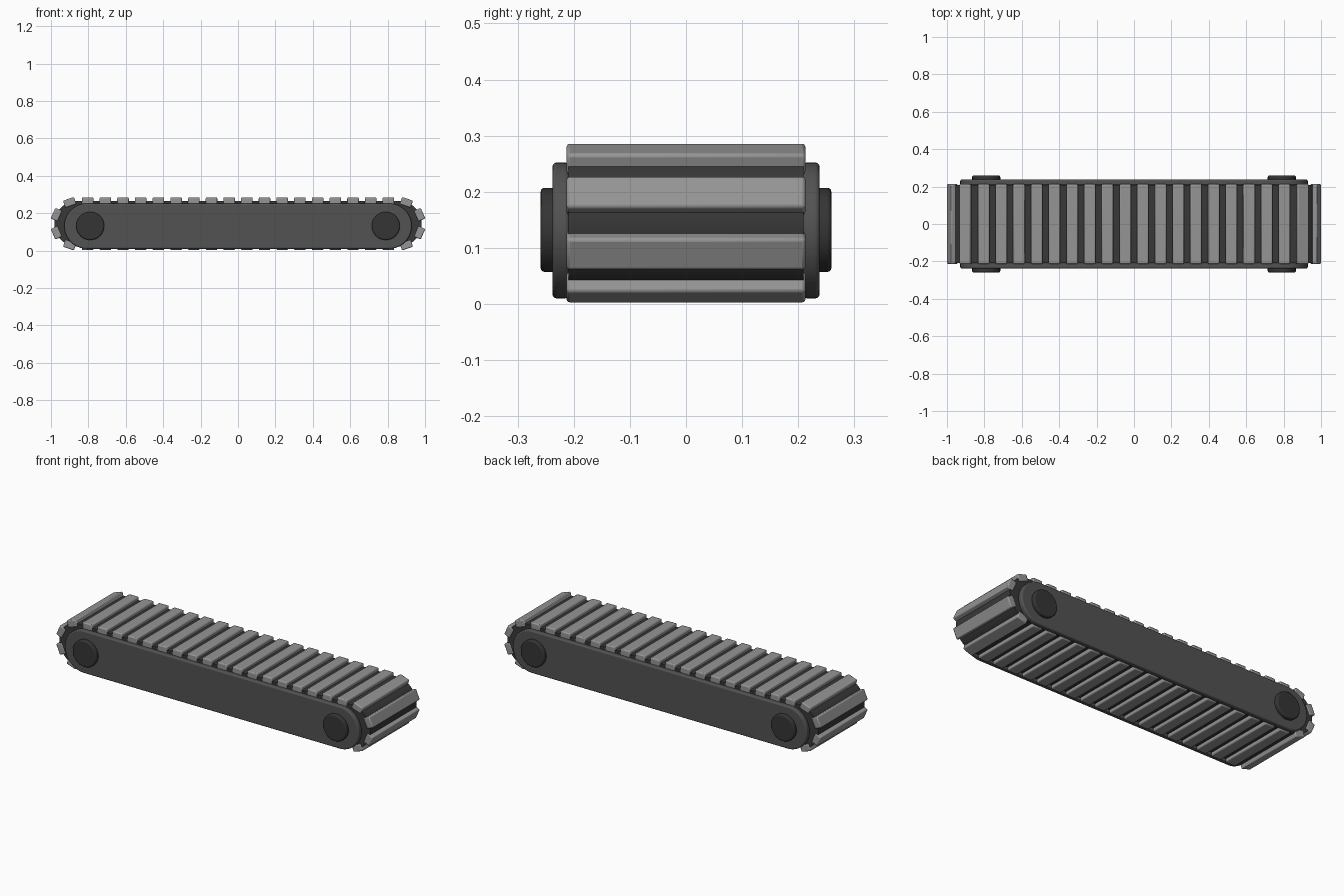
import bpy, bmesh, math
from mathutils import Matrix, Vector

cube = bpy.data.objects.get("Cube")
if cube:
    bpy.data.objects.remove(cube, do_unlink=True)


def material(name, value):
    m = bpy.data.materials.new(name)
    m.use_nodes = True
    colour = (value, value, value, 1)
    m.diffuse_color = colour
    m.node_tree.nodes["Principled BSDF"].inputs["Base Color"].default_value = colour
    return m


SLAT_GREY = material("slat grey", 0.30)
PLATE_GREY = material("plate dark grey", 0.085)
BELT_BLACK = material("belt charcoal", 0.04)
HUB_BLACK = material("hub charcoal", 0.035)


def finish(name, bm, mat, bevel=0.0, segments=2):
    """Turn a bmesh into a shaded, bevelled object."""
    bmesh.ops.recalc_face_normals(bm, faces=bm.faces)
    mesh = bpy.data.meshes.new(name)
    bm.to_mesh(mesh)
    bm.free()
    obj = bpy.data.objects.new(name, mesh)
    bpy.context.collection.objects.link(obj)
    mesh.materials.append(mat)
    if bevel:
        mod = obj.modifiers.new("soft_edges", "BEVEL")
        mod.width = bevel
        mod.segments = segments
        mod.limit_method = "ANGLE"
        mod.angle_limit = math.radians(40)
    bpy.ops.object.select_all(action="DESELECT")
    obj.select_set(True)
    bpy.context.view_layer.objects.active = obj
    bpy.ops.object.shade_smooth_by_angle(angle=math.radians(35))
    return obj


def prism(outline, y0, y1):
    """Extrude an (x, z) outline along y."""
    bm = bmesh.new()
    face = bm.faces.new([bm.verts.new((x, y0, z)) for x, z in outline])
    out = bmesh.ops.extrude_face_region(bm, geom=[face])
    verts = [v for v in out["geom"] if isinstance(v, bmesh.types.BMVert)]
    bmesh.ops.translate(bm, verts=verts, vec=(0, y1 - y0, 0))
    return bm


def stadium(half, radius, zc, steps=24):
    """Outline with two straight runs and round ends."""
    pts = []
    for side, start in ((1, -math.pi / 2), (-1, math.pi / 2)):
        for i in range(steps + 1):
            a = start + math.pi * i / steps
            pts.append((side * half + radius * math.cos(a), zc + radius * math.sin(a)))
    return pts


def circle(xc, zc, radius, steps=48):
    return [(xc + radius * math.cos(math.tau * i / steps),
             zc + radius * math.sin(math.tau * i / steps)) for i in range(steps)]


# Belt loop dimensions
HALF, MID, ZC = 0.86, 0.115, 0.144
SLATS, HALF_WIDTH = 44, 0.213
OUTER, THICK, WIDE = 0.141, 0.04, 0.062

# Belt under the slats
finish("belt", prism(stadium(HALF, 0.122, ZC), -0.209, 0.209), BELT_BLACK)


def loop_point(s):
    """Centre of curvature and outward angle at distance s from the right end."""
    quarter, straight = MID * math.pi / 2, 2 * HALF
    if s < quarter:
        return HALF, s / MID
    s -= quarter
    if s < straight:
        return HALF - s, math.pi / 2
    s -= straight
    if s < 2 * quarter:
        return -HALF, math.pi / 2 + s / MID
    s -= 2 * quarter
    if s < straight:
        return -HALF + s, -math.pi / 2
    return HALF, -math.pi / 2 + (s - straight) / MID


# Slats spaced evenly round the loop
slats = bmesh.new()
length = 4 * HALF + math.tau * MID
for i in range(SLATS):
    x, angle = loop_point((i + 0.5) * length / SLATS)
    place = (Matrix.Translation((x, 0, ZC))
             @ Matrix.Rotation(-angle, 4, "Y")
             @ Matrix.Translation((OUTER - THICK / 2, 0, 0))
             @ Matrix.Diagonal((THICK, 2 * HALF_WIDTH, WIDE, 1)))
    bmesh.ops.create_cube(slats, size=1, matrix=place)
finish("slats", slats, SLAT_GREY, 0.006)

# Side plates and roller hubs on both sides
for side, label in ((-1, "front"), (1, "back")):
    finish(label + "_side_plate",
           prism(stadium(0.808, 0.121, 0.131), side * 0.208, side * 0.238),
           PLATE_GREY, 0.007, 3)
    for end, which in ((-1, "right"), (1, "left")):
        finish(f"{label}_{which}_hub",
               prism(circle(end * 0.79, 0.132, 0.075), side * 0.22, side * 0.259),
               HUB_BLACK, 0.007, 3)
